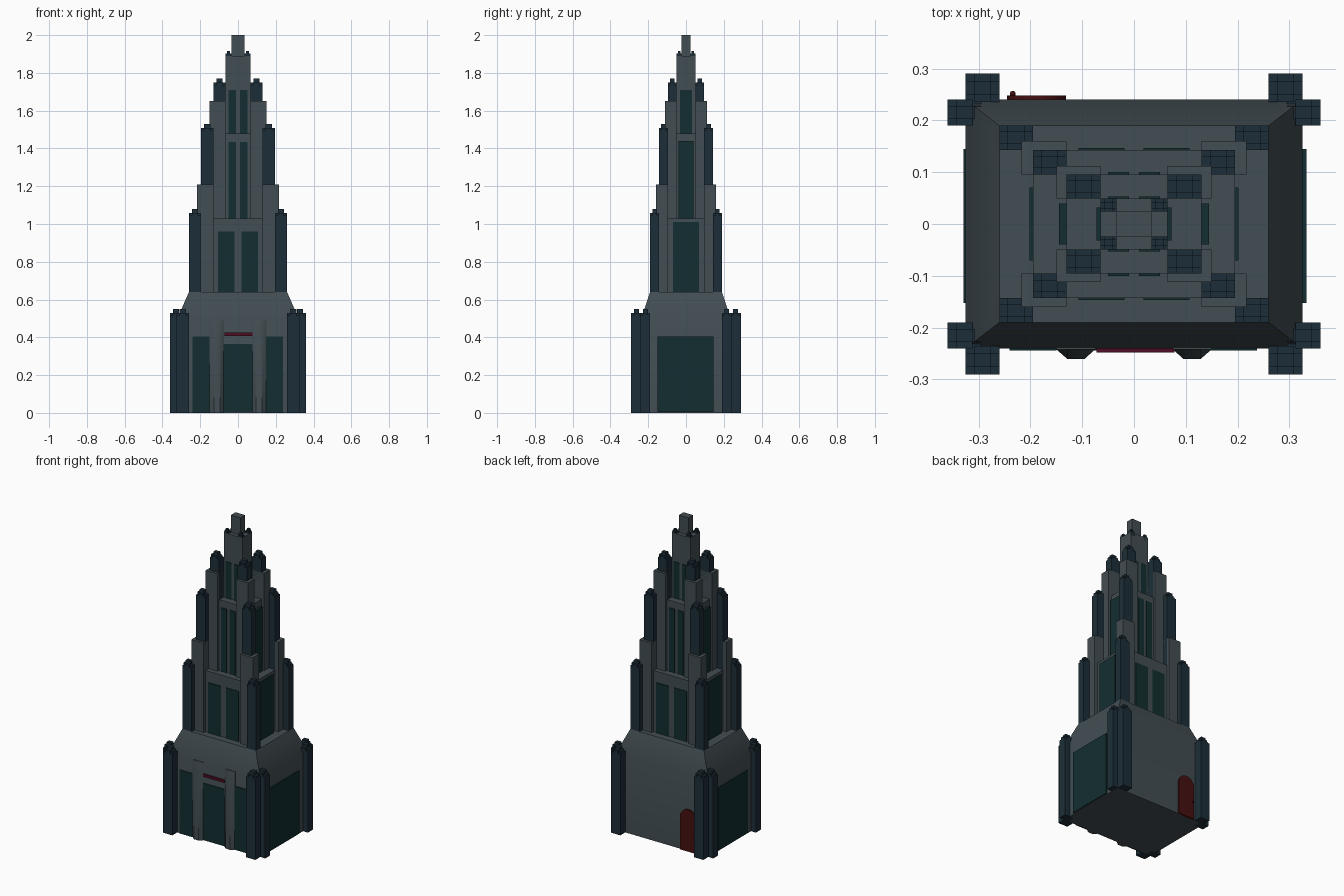
import bpy, bmesh, math

if "Cube" in bpy.data.objects:
    bpy.data.objects.remove(bpy.data.objects["Cube"])

def mat(name, c):
    m = bpy.data.materials.new(name)
    m.diffuse_color = (*c, 1)
    m.use_nodes = True
    m.node_tree.nodes["Principled BSDF"].inputs["Base Color"].default_value = m.diffuse_color
    return m

STONE = mat("stone", (0.055, 0.075, 0.085))
PIER = mat("dark_stone", (0.012, 0.027, 0.04))
GLASS = mat("glass", (0.006, 0.027, 0.03))
RED = mat("red", (0.06, 0.005, 0.005))
SIGN = mat("sign_red", (0.07, 0.004, 0.015))

def finish(bm, name, m):
    bmesh.ops.recalc_face_normals(bm, faces=bm.faces)
    me = bpy.data.meshes.new(name)
    bm.to_mesh(me)
    bm.free()
    me.materials.append(m)
    ob = bpy.data.objects.new(name, me)
    bpy.context.collection.objects.link(ob)
    return ob

def add_box(bm, x0, x1, y0, y1, z0, z1):
    vs = bmesh.ops.create_cube(bm, size=1)["verts"]
    for v in vs:
        v.co = (x0 + (v.co.x + .5) * (x1 - x0),
                y0 + (v.co.y + .5) * (y1 - y0),
                z0 + (v.co.z + .5) * (z1 - z0))

def boxes(name, m, *specs):
    bm = bmesh.new()
    for s in specs:
        add_box(bm, *s)
    return finish(bm, name, m)

def loft(name, m, rings):
    """Closed solid through rings with equal point counts."""
    bm = bmesh.new()
    rs = [[bm.verts.new(p) for p in r] for r in rings]
    n = len(rs[0])
    for a, b in zip(rs, rs[1:]):
        for i in range(n):
            j = (i + 1) % n
            bm.faces.new((a[i], a[j], b[j], b[i]))
    bm.faces.new(rs[0])
    bm.faces.new(rs[-1])
    return finish(bm, name, m)

def smooth(ob):
    bpy.ops.object.select_all(action='DESELECT')
    ob.select_set(True)
    bpy.context.view_layer.objects.active = ob
    bpy.ops.object.shade_smooth_by_angle(angle=math.radians(40))

def mirrored(x0, x1, y0, y1, z0, z1):
    """Box copied to all four corners."""
    for sx in (1, -1):
        for sy in (1, -1):
            yield (*sorted((sx * x0, sx * x1)), *sorted((sy * y0, sy * y1)), z0, z1)

def pier(name, x0, x1, y0, y1, z0, top, step=0.035):
    """Bundled corner pier with stepped crown, at all four corners."""
    qx, qy = (x1 - x0) / 4, (y1 - y0) / 4
    parts = [(x0, x1, y0, y1, z0, top - step),
             (x0 + qx, x1 - qx, y0, y1, top - step, top - step * .6),
             (x0, x0 + qx, y0 + qy, y1 - qy, top - step, top - step * .6),
             (x1 - qx, x1, y0 + qy, y1 - qy, top - step, top - step * .6),
             (x0 + qx, x1 - qx, y0 + qy, y1 - qy, top - step * .6, top)]
    boxes(name, PIER, *[b for p in parts for b in mirrored(*p)])

# Base with sloped shoulder
def rect(x, y, z):
    return [(-x, -y, z), (x, -y, z), (x, y, z), (-x, y, z)]
smooth(loft("base", STONE, [rect(.325, .24, 0), rect(.325, .24, .49), rect(.26, .19, .64)]))

# Entrance pilasters, chamfered in plan
for s, side in ((-1, "left"), (1, "right")):
    prof = [(.15, -.235), (.15, -.242), (.128, -.261), (.096, -.261), (.075, -.242), (.075, -.235)]
    smooth(loft("pilaster_" + side, STONE,
                [[(s * x, y, 0) for x, y in prof],
                 [(s * x, y, .40) for x, y in prof],
                 [(s * x, max(y, -.242), .495) for x, y in prof]]))

# Set-back tower tiers
boxes("tower_lower", STONE, (-.195, .195, -.143, .143, .64, 1.03))
boxes("tower_middle", STONE, (-.13, .13, -.096, .096, 1.03, 1.48))
boxes("tower_upper", STONE, (-.065, .065, -.049, .049, 1.48, 1.89))
boxes("finial", STONE, (-.034, .034, -.024, .024, 1.89, 2.0))

# Plain corner buttresses
boxes("lower_buttresses", STONE, *mirrored(.13, .217, .096, .16, .64, 1.21))
boxes("middle_buttresses", STONE, *mirrored(.065, .15, .049, .112, 1.03, 1.65))

# Stepped dark piers
pier("base_front_piers", .26, .325, .235, .29, 0, .55)
pier("base_side_piers", .295, .36, .19, .24, 0, .55)
pier("lower_piers", .195, .26, .143, .19, .64, 1.08)
pier("middle_piers", .13, .195, .096, .143, 1.03, 1.53)
pier("upper_piers", .065, .13, .049, .096, 1.48, 1.77)
pier("crown_piers", .034, .065, .024, .049, 1.87, 1.915, .02)

# Tower windows: front/back pairs and single side windows
for name, a, b, y, x, w, z0, z1, z2 in (
        ("lower", .018, .107, .143, .195, .07, .64, .96, 1.01),
        ("middle", .01, .05, .096, .13, .04, 1.03, 1.435, 1.44),
        ("upper", .01, .05, .049, .065, .032, 1.48, 1.71, 1.71)):
    boxes(name + "_windows", GLASS, *mirrored(a, b, y - .005, y + .004, z0, z1))
    d = .015 if name == "middle" else .007
    boxes(name + "_side_windows", GLASS,
          (x - .005, x + d, -w, w, z0, z2), (-x - d, -x + .005, -w, w, z0, z2))

# Base windows and entrance
boxes("base_windows", GLASS,
      (-.24, -.15, -.244, -.235, 0, .405), (.145, .237, -.244, -.235, 0, .405))
boxes("entrance", GLASS, (-.082, .082, -.244, -.235, .005, .365))
boxes("base_side_windows", GLASS,
      (.32, .333, -.152, .145, .005, .405), (-.329, -.32, -.152, .145, .005, .405))

# Plain sign bar over the entrance
boxes("sign_bar", SIGN, (-.072, .078, -.248, -.235, .408, .425))

# Arched back door with knob
r, cx = .057, -.188
arch = [(cx - r, 0), (cx + r, 0)] + [
    (cx + r * math.cos(math.pi * i / 12), .21 + r * math.sin(math.pi * i / 12)) for i in range(13)]
loft("back_door", RED, [[(x, y, z) for x, z in arch] for y in (.235, .248)])
bm = bmesh.new()
bmesh.ops.create_uvsphere(bm, u_segments=10, v_segments=6, radius=.006)
bmesh.ops.translate(bm, verts=bm.verts, vec=(-.234, .251, .11))
smooth(finish(bm, "door_knob", RED))
